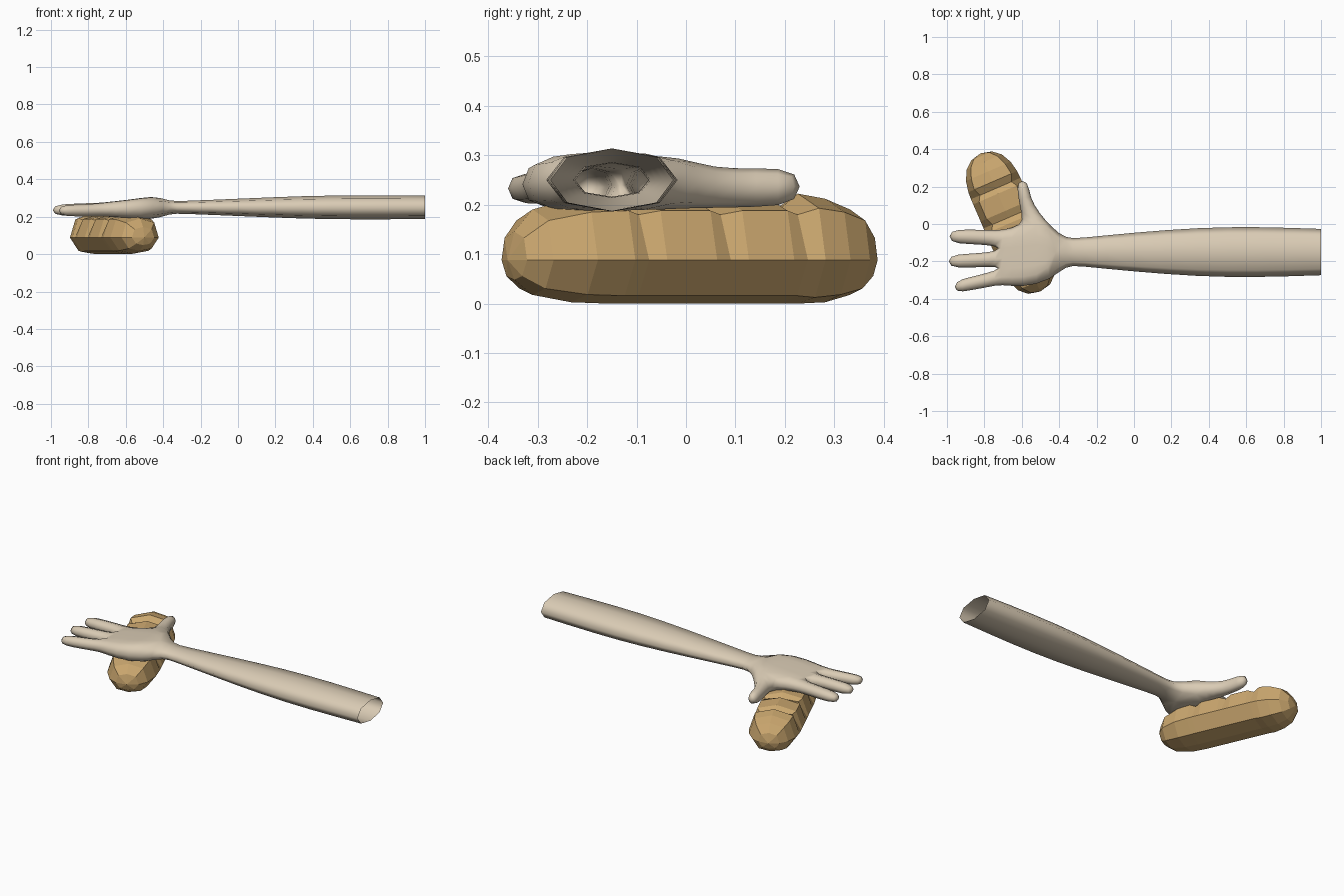
import bpy, bmesh, math
from mathutils import Vector

if "Cube" in bpy.data.objects:
    bpy.data.objects.remove(bpy.data.objects["Cube"])


def material(name, rgb):
    m = bpy.data.materials.new(name)
    m.diffuse_color = (*rgb, 1)
    m.use_nodes = True
    m.node_tree.nodes["Principled BSDF"].inputs["Base Color"].default_value = m.diffuse_color
    return m


def make_object(name, bm, mat):
    bmesh.ops.recalc_face_normals(bm, faces=bm.faces)
    me = bpy.data.meshes.new(name)
    bm.to_mesh(me)
    bm.free()
    me.materials.append(mat)
    ob = bpy.data.objects.new(name, me)
    bpy.context.collection.objects.link(ob)
    return ob


def bridge(bm, a, b):
    n = len(a)
    for i in range(n):
        j = (i + 1) % n
        bm.faces.new((a[i], a[j], b[j], b[i]))


skin = material("pale skin", (0.70, 0.60, 0.46))
crust = material("bread crust", (0.60, 0.39, 0.16))

# --- Arm and hand: one box-modelled cage, subdivided once ---
bm = bmesh.new()
# Palm rows: x, four y lines, bottom z, top z
palm = [(-0.71, (-0.325, -0.235, -0.13, -0.03), 0.20, 0.278),
        (-0.60, (-0.345, -0.24, -0.12, -0.005), 0.193, 0.288),
        (-0.44, (-0.305, -0.21, -0.09, -0.01), 0.185, 0.312)]
bot, top = [], []
for x, ys, z0, z1 in palm:
    bot.append([bm.verts.new((x, y, z0)) for y in ys])
    top.append([bm.verts.new((x, y, z1)) for y in ys])
for grid in (bot, top):
    for r in range(2):
        for c in range(3):
            bm.faces.new((grid[r][c], grid[r][c + 1], grid[r + 1][c + 1], grid[r + 1][c]))
bm.faces.new((bot[0][0], bot[1][0], top[1][0], top[0][0]))
bm.faces.new((bot[1][0], bot[2][0], top[2][0], top[1][0]))
bm.faces.new((bot[0][3], bot[1][3], top[1][3], top[0][3]))

# Fingers: rings of (x, centre y, half width, centre z, half height)
fingers = [[(-0.78, -0.299, 0.042, 0.235, 0.036), (-0.87, -0.318, 0.038, 0.233, 0.034),
            (-0.965, -0.338, 0.036, 0.233, 0.031)],
           [(-0.77, -0.190, 0.042, 0.24, 0.037), (-0.88, -0.196, 0.040, 0.237, 0.035),
            (-1.0, -0.2, 0.038, 0.235, 0.032)],
           [(-0.77, -0.073, 0.044, 0.24, 0.037), (-0.88, -0.068, 0.042, 0.237, 0.035),
            (-0.995, -0.066, 0.039, 0.235, 0.032)]]
for c, rings in enumerate(fingers):
    prev = [bot[0][c], bot[0][c + 1], top[0][c + 1], top[0][c]]
    for x, y, w, z, h in rings:
        ring = [bm.verts.new((x, y + sy * w, z + sz * h))
                for sy, sz in ((-1, -1), (1, -1), (1, 1), (-1, 1))]
        bridge(bm, prev, ring)
        prev = ring
    bm.faces.new(prev)

# Thumb: rings of (left x, right x, y, bottom z, top z)
prev = [bot[1][3], bot[2][3], top[2][3], top[1][3]]
for x0, x1, y, z0, z1 in [(-0.605, -0.50, 0.055, 0.19, 0.277), (-0.622, -0.555, 0.14, 0.192, 0.277),
                          (-0.632, -0.562, 0.238, 0.197, 0.277)]:
    ring = [bm.verts.new(p) for p in ((x0, y, z0), (x1, y, z0), (x1, y, z1), (x0, y, z1))]
    bridge(bm, prev, ring)
    prev = ring
bm.faces.new(prev)

# Wrist and forearm, open at the far end: x, half width, half height
prev = None
for x, w, h in [(-0.36, 0.078, 0.035), (-0.30, 0.080, 0.037), (0.0, 0.114, 0.05),
                (0.35, 0.143, 0.067), (0.65, 0.148, 0.071), (1.0, 0.135, 0.068)]:
    ring = [bm.verts.new((x, -0.15 + sy * w, 0.25 + sz * h))
            for sy, sz in ((-1, -1), (1, -1), (1, 1), (-1, 1))]
    if prev:
        bridge(bm, prev, ring)
    else:
        bm.faces.new(bot[2] + [ring[1], ring[0]])
        bm.faces.new(top[2] + [ring[2], ring[3]])
        bm.faces.new((bot[2][0], top[2][0], ring[3], ring[0]))
        bm.faces.new((bot[2][3], top[2][3], ring[2], ring[1]))
    prev = ring
arm = make_object("arm_and_hand", bm, skin)
for p in arm.data.polygons:
    p.use_smooth = True
arm.modifiers.new("Subdivision", 'SUBSURF').levels = 1
arm.modifiers["Subdivision"].render_levels = 1

# --- Bread loaf: faceted loft with scored cuts across the top ---
bm = bmesh.new()
along = Vector((-0.397, 0.918, 0))
across = Vector((0.918, 0.397, 0))
centre = Vector((-0.66, 0.006, 0))
MID = 0.088


def point(t, s, z):
    return bm.verts.new(centre + along * t + across * s + Vector((0, 0, z)))


# Stations: position, half width, height factor, cut depth 0..1
stations = [(-0.385, 0.065, 0.45, 0), (-0.345, 0.108, 0.8, 0), (-0.26, 0.137, 0.97, 0),
            (-0.18, 0.143, 1, 0), (-0.15, 0.144, 1, 1), (-0.11, 0.144, 1, 0),
            (0.0, 0.144, 1, 0), (0.03, 0.144, 1, 1), (0.07, 0.144, 1, 0),
            (0.17, 0.144, 1, 0), (0.20, 0.144, 1, 1), (0.24, 0.142, 1.05, 0),
            (0.30, 0.130, 0.97, 0), (0.355, 0.102, 0.8, 0), (0.39, 0.06, 0.45, 0)]
prev = None
for t, w, h, cut in stations:
    shoulder = 0.76 - 0.12 * cut
    zs = 0.100 - 0.008 * cut
    profile = [(0, -0.088), (0.62, -0.072), (1, 0), (shoulder, zs), (0, 0.128 - 0.025 * cut),
               (-shoulder, zs), (-1, 0), (-0.62, -0.072)]
    ring = [point(t, a * w, max(0, MID + b * h)) for a, b in profile]
    if prev:
        bridge(bm, prev, ring)
    else:
        first = ring
    prev = ring
# Rounded tips
for ring, t in ((first, -0.40), (prev, 0.405)):
    tip = point(t, 0, MID)
    for i in range(8):
        bm.faces.new((ring[i], ring[(i + 1) % 8], tip))
make_object("bread_loaf", bm, crust)
